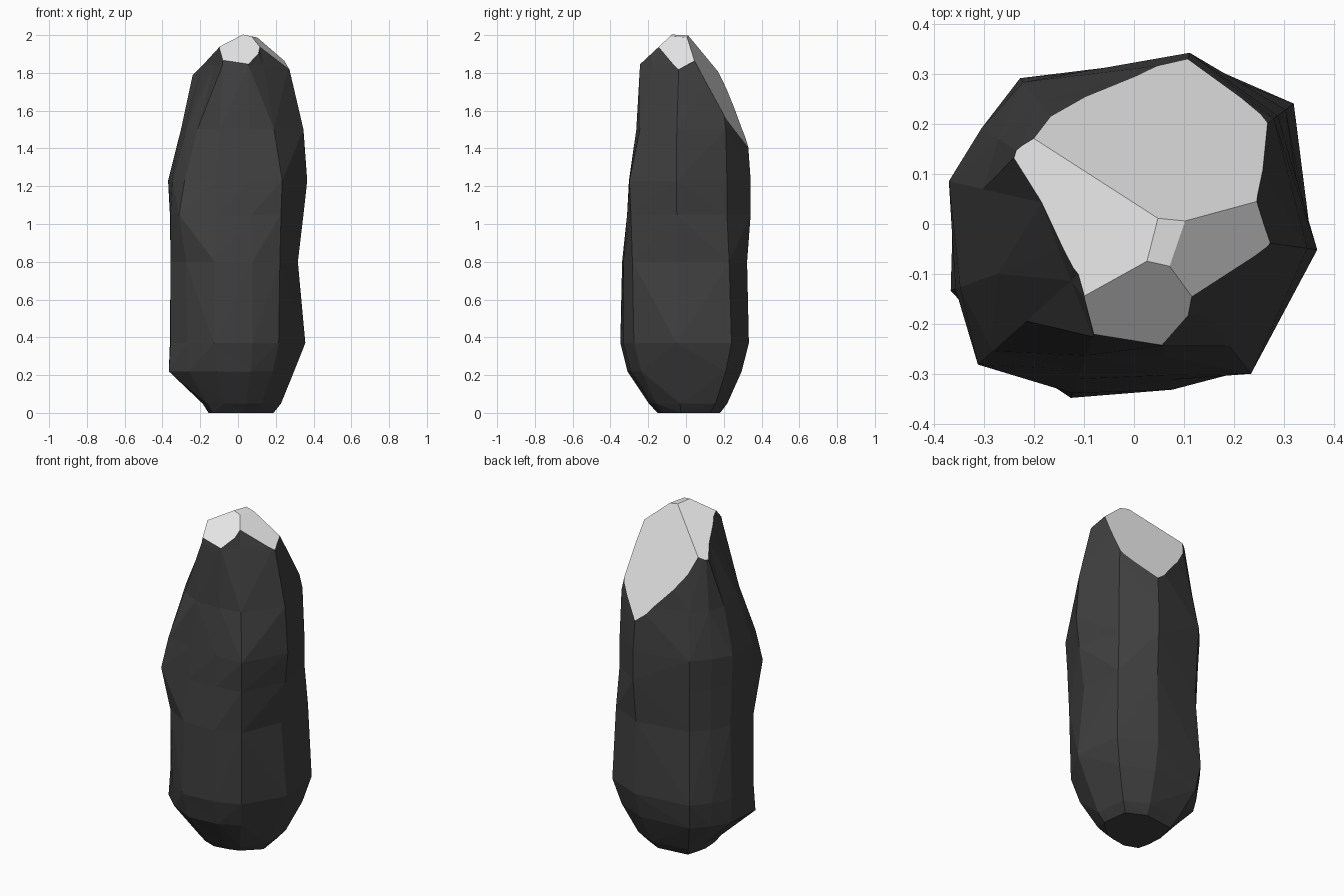
import bpy
import bmesh
from math import cos, sin, radians
from mathutils import Vector

cube = bpy.data.objects.get("Cube")
if cube:
    bpy.data.objects.remove(cube, do_unlink=True)


def make_material(name, colour):
    material = bpy.data.materials.new(name)
    material.use_nodes = True
    rgba = (*colour, 1.0)
    material.diffuse_color = rgba
    shader = next(n for n in material.node_tree.nodes if n.type == "BSDF_PRINCIPLED")
    shader.inputs["Base Color"].default_value = rgba
    shader.inputs["Roughness"].default_value = 0.9
    return material


# Directions of the vertical ridges around the rock, in degrees
RIDGES = [-77, -52, -8, 37, 72, 128, 148, 167, 200, 222, 250]

# Ridge distance from the axis at each height, in hundredths
RINGS = {
    0.0: [14, 15, 19, 21, 19, 20, 17, 16, 16, 18, 16],
    0.05: [19, 20, 23, 26, 23, 24, 22, 19, 20, 22, 21],
    0.22: [30, 30, 30, 35, 31, 34, 34, 36, 39, 35, 33],
    0.37: [34, 35, 36, 40, 35, 37, 36, 37, 38, 36, 37],
    0.8: [34, 36, 32, 38, 34, 34, 34, 36, 38, 37, 36],
    1.05: [32, 37, 35, 36, 36, 35, 35, 37, 38, 42, 33],
    1.23: [31, 38, 37, 36, 36, 36, 36, 38, 37, 38, 31],
    1.5: [27, 31, 35, 35, 34, 31, 32, 31, 29, 29, 28],
    1.84: [25, 22, 27, 28, 29, 25, 27, 19, 16, 17, 24],
    2.04: [21, 15, 20, 24, 24, 20, 20, 15, 12, 12, 20],
}

# Flat cuts that shape the pale cap: point on the plane, outward direction
CAP_CUTS = [
    ((0.05, 0.01, 2.0), (0.18, 0.86, 0.48)),    # long back slope
    ((0.05, 0.01, 2.0), (-0.53, 0.18, 0.83)),   # right slope
    ((0.0, -0.26, 1.83), (0.0, -0.68, 0.73)),   # front slope
    ((0.13, 0.0, 1.96), (0.67, -0.18, 0.72)),   # left slope
    ((0.04, -0.03, 2.0), (0.2, 0.0, 0.98)),     # summit
]


def add_panel(bm, a, b, c, d):
    """Split a four-cornered panel along the diagonal that bulges outward."""
    if (a.co + c.co).xy.length > (b.co + d.co).xy.length:
        triangles = (a, b, c), (a, c, d)
    else:
        triangles = (a, b, d), (b, c, d)
    for triangle in triangles:
        bm.faces.new(triangle)


def loft_rock(bm):
    """Join the rings of ridge points into a closed faceted column."""
    rings = []
    for height, radii in RINGS.items():
        ring = []
        for angle, radius in zip(RIDGES, radii):
            a, r = radians(angle), radius / 100
            ring.append(bm.verts.new((r * cos(a), r * sin(a), height)))
        rings.append(ring)
    count = len(RIDGES)
    for lower, upper in zip(rings, rings[1:]):
        for i in range(count):
            j = (i + 1) % count
            add_panel(bm, lower[i], lower[j], upper[j], upper[i])
    bm.faces.new(rings[0][::-1])
    bm.faces.new(rings[-1])


def slice_cap(bm, point, direction):
    """Slice off everything beyond a plane and paint the fresh face."""
    geometry = bm.verts[:] + bm.edges[:] + bm.faces[:]
    bmesh.ops.bisect_plane(bm, geom=geometry, dist=0.0001, plane_co=Vector(point),
                           plane_no=Vector(direction).normalized(), clear_outer=True)
    rim = [edge for edge in bm.edges if edge.is_boundary]
    filled = bmesh.ops.holes_fill(bm, edges=rim, sides=0)
    for face in filled["faces"]:
        face.material_index = 1


# Standing rock with its sliced pale cap
bm = bmesh.new()
loft_rock(bm)
for point, direction in CAP_CUTS:
    slice_cap(bm, point, direction)
bmesh.ops.recalc_face_normals(bm, faces=bm.faces[:])
mesh = bpy.data.meshes.new("standing_rock")
bm.to_mesh(mesh)
bm.free()

mesh.materials.append(make_material("dark_stone", (0.05, 0.05, 0.05)))
mesh.materials.append(make_material("pale_cap", (0.8, 0.8, 0.8)))
rock = bpy.data.objects.new("standing_rock", mesh)
bpy.context.collection.objects.link(rock)
